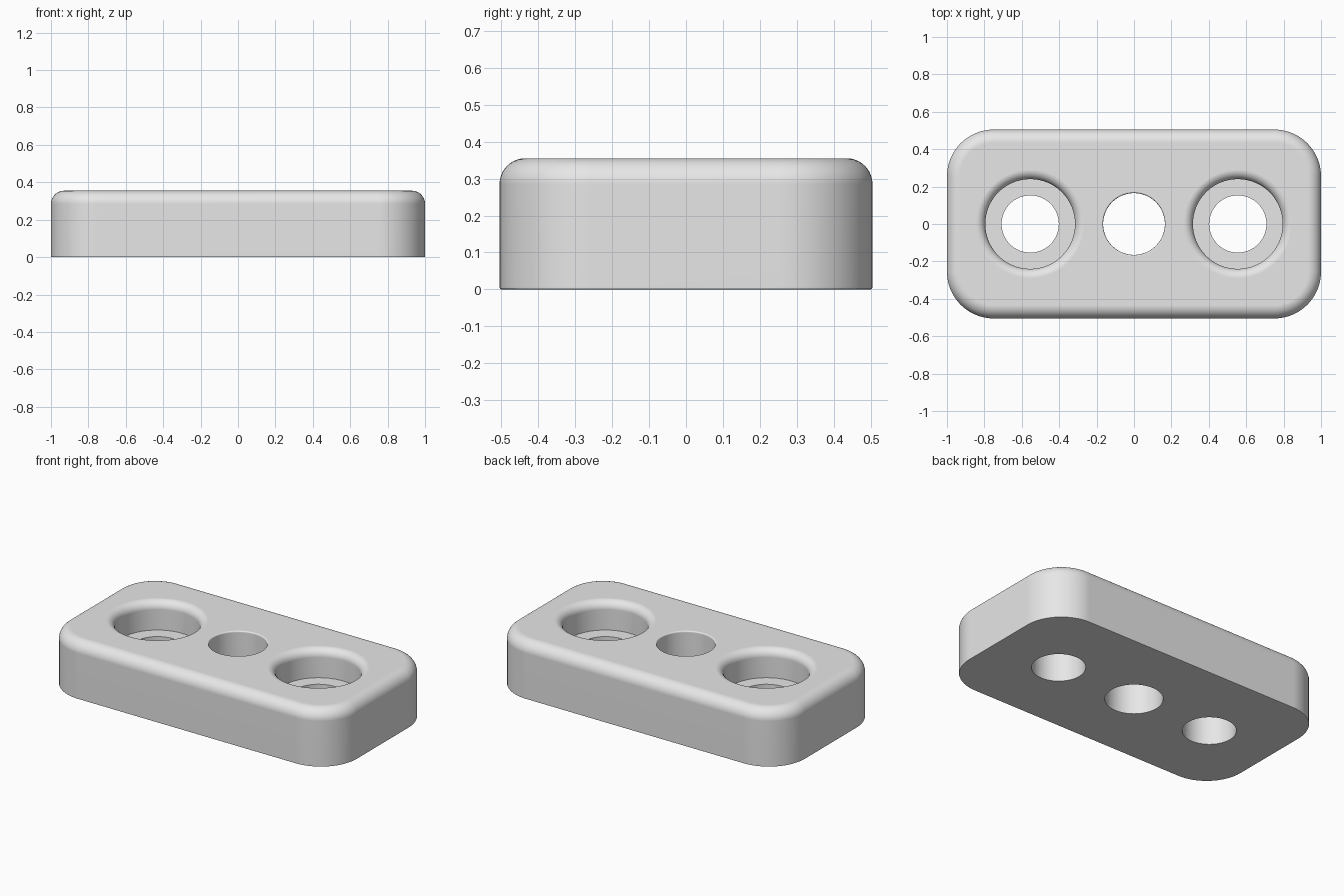
import bpy, bmesh, math

if "Cube" in bpy.data.objects:
    bpy.data.objects.remove(bpy.data.objects["Cube"])

W, D, H = 1.0, 0.505, 0.355      # half width, half depth, height
CORNER, EDGE, FOOT = 0.25, 0.07, 0.005

grey = bpy.data.materials.new("light grey")
grey.diffuse_color = (0.8, 0.8, 0.8, 1)
grey.use_nodes = True
grey.node_tree.nodes["Principled BSDF"].inputs["Base Color"].default_value = grey.diffuse_color


def make_object(name, bm):
    bmesh.ops.recalc_face_normals(bm, faces=bm.faces)
    mesh = bpy.data.meshes.new(name)
    bm.to_mesh(mesh)
    bm.free()
    mesh.materials.append(grey)
    obj = bpy.data.objects.new(name, mesh)
    bpy.context.collection.objects.link(obj)
    return obj


def loft(name, rings):
    """Skin a stack of closed rings and cap both ends."""
    bm = bmesh.new()
    loops = [[bm.verts.new(p) for p in ring] for ring in rings]
    n = len(loops[0])
    for a, b in zip(loops, loops[1:]):
        for i in range(n):
            j = (i + 1) % n
            bm.faces.new((a[i], a[j], b[j], b[i]))
    bm.faces.new(loops[0][::-1])
    bm.faces.new(loops[-1])
    return make_object(name, bm)


def rounded_rect(inset, z, steps=16):
    r = CORNER - inset
    ring = []
    for k, (sx, sy) in enumerate(((1, 1), (-1, 1), (-1, -1), (1, -1))):
        for i in range(steps + 1):
            a = math.pi / 2 * (k + i / steps)
            ring.append((sx * (W - CORNER) + r * math.cos(a),
                         sy * (D - CORNER) + r * math.sin(a), z))
    return ring


def circle(x, r, z, n=64):
    return [(x + r * math.cos(2 * math.pi * i / n),
             r * math.sin(2 * math.pi * i / n), z) for i in range(n)]


def rounded_mouth(r, fillet, steps=8):
    """Radius and height pairs flaring from the bore wall to the top face."""
    angles = [math.pi / 2 * i / steps for i in range(steps + 1)]
    return [(r + fillet * (1 - math.cos(a)), H - fillet + fillet * math.sin(a))
            for a in angles]


# Plate with rounded corners, fine foot edge and filleted top edge
profile = [(FOOT, 0), (FOOT * 0.3, FOOT * 0.3), (0, FOOT)]
for i in range(11):
    a = math.pi / 2 * i / 10
    profile.append((EDGE * (1 - math.cos(a)), H - EDGE + EDGE * math.sin(a)))
plate = loft("plate", [rounded_rect(s, z) for s, z in profile])

# Plain centre hole and two counterbored holes
centre = [(0.165, -0.1)] + rounded_mouth(0.165, 0.008, 4) + [(0.173, H + 0.1)]
stepped = ([(0.153, -0.1), (0.153, 0.178), (0.24, 0.178)]
           + rounded_mouth(0.24, 0.05) + [(0.29, H + 0.1)])

bpy.context.view_layer.objects.active = plate
plate.select_set(True)
for x, shape in ((0, centre), (-0.555, stepped), (0.555, stepped)):
    cutter = loft("hole_cutter", [circle(x, r, z) for r, z in shape])
    cutter.hide_render = True
    cut = plate.modifiers.new("hole", 'BOOLEAN')
    cut.operation = 'DIFFERENCE'
    cut.solver = 'EXACT'
    cut.object = cutter
    bpy.ops.object.modifier_apply(modifier=cut.name)
    bpy.data.objects.remove(cutter, do_unlink=True)

# Smooth fillets with crisp bore edges
bpy.ops.object.shade_smooth_by_angle(angle=math.radians(35))
weighted = plate.modifiers.new("even_shading", 'WEIGHTED_NORMAL')
weighted.keep_sharp = True
